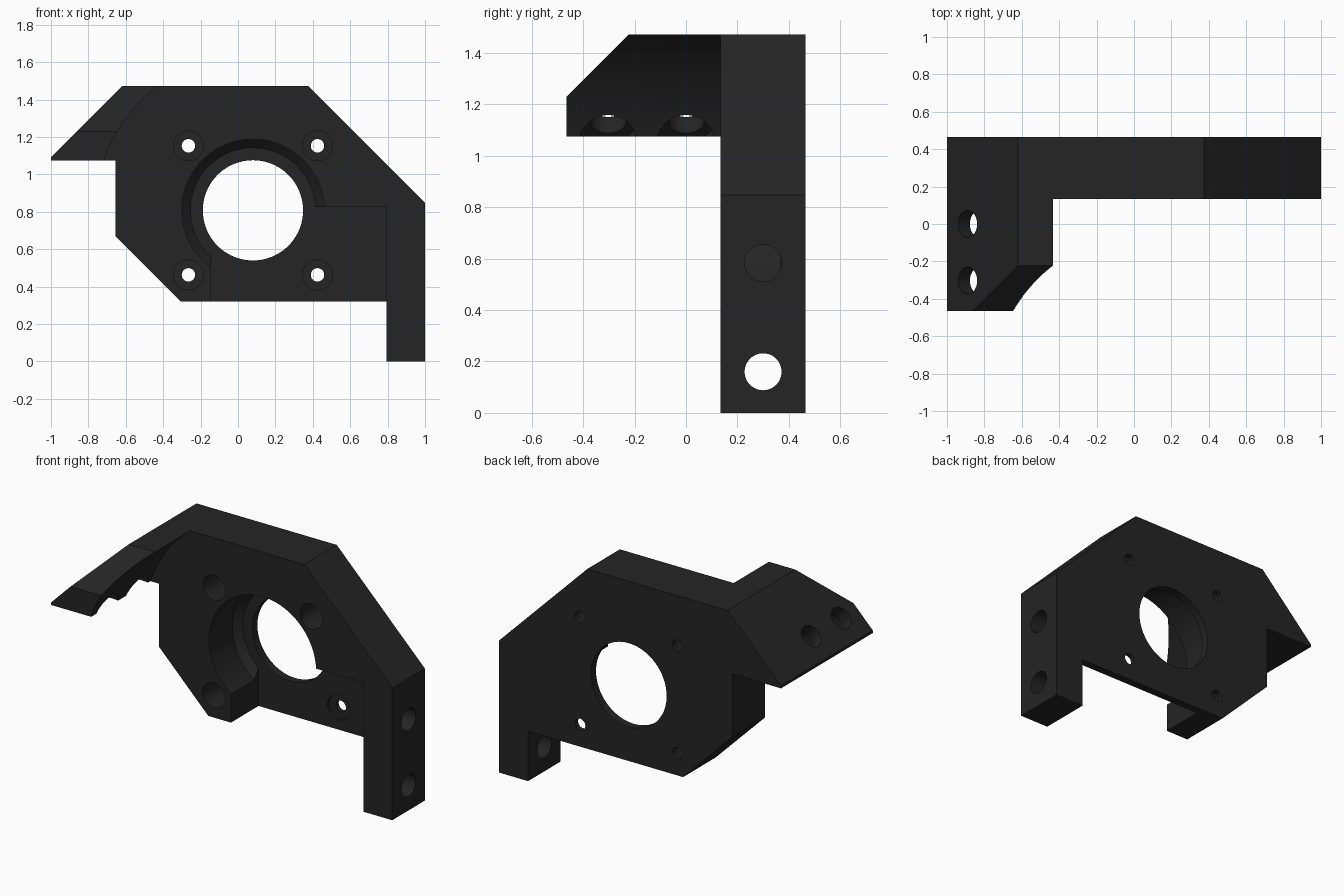
import bpy, bmesh, math
from mathutils import Vector

if "Cube" in bpy.data.objects:
    bpy.data.objects.remove(bpy.data.objects["Cube"])

BACK, FRONT, WING_FRONT = 0.465, 0.135, -0.465
BORE = (0.08, 0.808)      # bore centre in x, z
FLOOR = 0.415             # depth of the pocket floor


def new_object(name, bm):
    bmesh.ops.recalc_face_normals(bm, faces=bm.faces[:])
    mesh = bpy.data.meshes.new(name)
    bm.to_mesh(mesh)
    bm.free()
    ob = bpy.data.objects.new(name, mesh)
    bpy.context.collection.objects.link(ob)
    return ob


def bridge(name, rings):
    """Closed solid through a list of matching point loops."""
    bm = bmesh.new()
    loops = [[bm.verts.new(p) for p in ring] for ring in rings]
    n = len(loops[0])
    for a, b in zip(loops, loops[1:]):
        for i in range(n):
            j = (i + 1) % n
            bm.faces.new((a[i], a[j], b[j], b[i]))
    bm.faces.new(loops[0])
    bm.faces.new(loops[-1])
    return new_object(name, bm)


def prism_y(name, pts, y0, y1):
    return bridge(name, [[(x, y, z) for x, z in pts] for y in (y0, y1)])


def prism_x(name, pts, x0, x1):
    return bridge(name, [[(x, y, z) for y, z in pts] for x in (x0, x1)])


def lathe(name, origin, axis, steps, n=64):
    """Turned solid: steps are (distance along axis, radius)."""
    axis = Vector(axis).normalized()
    u = axis.orthogonal().normalized()
    v = axis.cross(u)
    ang = [2 * math.pi * i / n for i in range(n)]
    return bridge(name, [[Vector(origin) + axis * t + r * (u * math.cos(a) + v * math.sin(a))
                          for a in ang] for t, r in steps])


def cut(body, tool):
    mod = body.modifiers.new("cut", 'BOOLEAN')
    mod.operation = 'DIFFERENCE'
    mod.solver = 'EXACT'
    mod.object = tool
    bpy.context.view_layer.objects.active = body
    bpy.ops.object.modifier_apply(modifier=mod.name)
    bpy.data.objects.remove(tool, do_unlink=True)


# Bracket outline, with the mounting wing at upper left and the leg at right
outline = [(-1, 1.075), (-1, 1.092), (-0.62, 1.473), (0.375, 1.473), (1, 0.848),
           (1, 0), (0.795, 0), (0.795, 0.32), (-0.305, 0.32), (-0.655, 0.67),
           (-0.655, 1.075)]
body = prism_y("motor_bracket", outline, WING_FRONT, BACK)

# Clear the space ahead of the plate, leaving a wing with a concave inner face
R = 0.84
a0 = math.pi - math.asin((1.6 - BORE[1]) / R)
arc = [(BORE[0] + R * math.cos(a0 + (math.pi - a0) * i / 28),
        BORE[1] + R * math.sin(a0 + (math.pi - a0) * i / 28)) for i in range(29)]
cut(body, prism_y("clearance", arc + [(arc[-1][0], -0.1), (1.1, -0.1), (1.1, 1.6)], -1, FRONT))

# Slanted front of the wing
cut(body, prism_x("wing_slant", [(-0.565, 1.13), (-0.122, 1.573), (-0.565, 1.573)], -1.2, 0.2))

# Pocket in the lower right of the plate
cut(body, prism_y("pocket", [(-0.145, 0.2), (0.795, 0.2), (0.795, 0.828), (-0.145, 0.828)],
                  0, FLOOR))

# Main bore: wide recess, tapered seat, then the through opening
cut(body, lathe("bore", (BORE[0], 0, BORE[1]), (0, 1, 0),
                [(0, 0.38), (0.37, 0.38), (FLOOR, 0.335), (FLOOR, 0.268), (0.6, 0.268)], 96))

# Four counterbored screw holes
for sx in (-1, 1):
    for sz in (-1, 1):
        cut(body, lathe("screw", (BORE[0] + sx * 0.345, 0, BORE[1] + sz * 0.345), (0, 1, 0),
                        [(0, 0.08), (0.435, 0.08), (0.435, 0.036), (0.6, 0.036)], 40))

# Cross holes in the leg
for z in (0.16, 0.583):
    cut(body, lathe("leg_hole", (0.7, 0.3, z), (1, 0, 0), [(0, 0.072), (0.5, 0.072)], 48))

# Counterbored holes square to the sloped wing
for y in (0, -0.303):
    cut(body, lathe("wing_hole", (-0.89, y, 1.203), (1, 0, -1),
                    [(-0.2, 0.072), (0.09, 0.072), (0.09, 0.115), (0.5, 0.115)], 48))

# Finish
mat = bpy.data.materials.new("black plastic")
mat.diffuse_color = (0.018, 0.018, 0.018, 1)
mat.use_nodes = True
mat.node_tree.nodes["Principled BSDF"].inputs["Base Color"].default_value = mat.diffuse_color
body.data.materials.clear()
body.data.materials.append(mat)
for p in body.data.polygons:
    p.material_index = 0
bpy.ops.object.select_all(action='DESELECT')
body.select_set(True)
bpy.context.view_layer.objects.active = body
bpy.ops.object.shade_smooth_by_angle(angle=math.radians(25))
